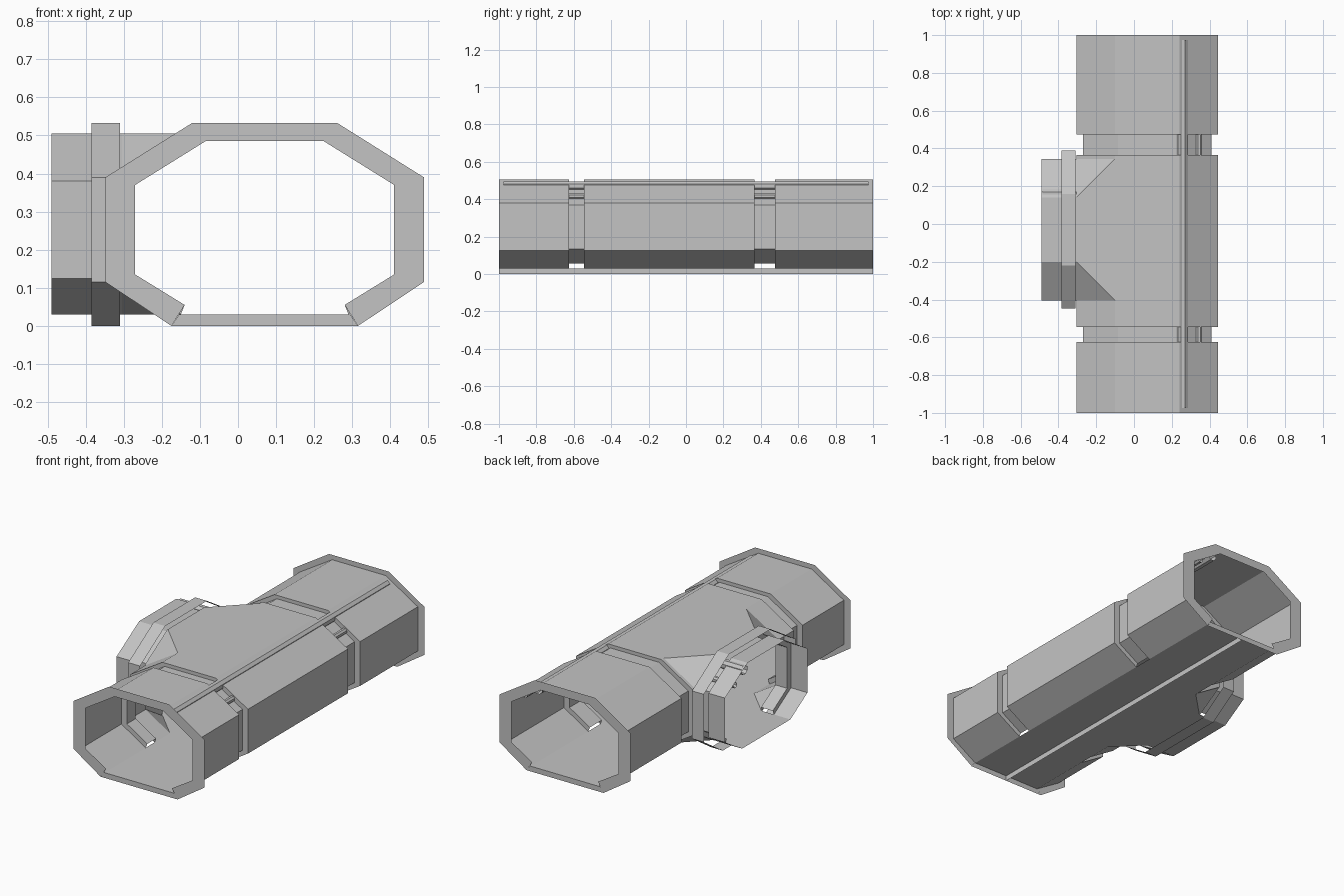
import bpy, bmesh, math

if "Cube" in bpy.data.objects:
    bpy.data.objects.remove(bpy.data.objects["Cube"])

grey = bpy.data.materials.new("hull_grey")
grey.diffuse_color = (0.55, 0.55, 0.55, 1)
grey.use_nodes = True
grey.node_tree.nodes["Principled BSDF"].inputs["Base Color"].default_value = grey.diffuse_color

CX, CY = 0.07, -0.03          # centre lines of the main tube and of the side branch


def mirror(half):
    """Left half of a section (floor to roof) -> full open section."""
    return half + [(-u, z) for u, z in reversed(half)]


SKIN = mirror([(-0.22, 0.03), (-0.375, 0.125), (-0.375, 0.38), (-0.17, 0.505)])
RIB = mirror([(-0.21, 0.055), (-0.34, 0.135), (-0.34, 0.37), (-0.155, 0.485)])
OUTER = mirror([(-0.245, 0.0), (-0.418, 0.115), (-0.418, 0.39), (-0.19, 0.533)])


def along_y(u, z, t):
    return (CX + u, t, z)


def along_x(u, z, t):
    return (t, CY + u, z)


def make(name, polys):
    bm = bmesh.new()
    for poly in polys:
        bm.faces.new([bm.verts.new(p) for p in poly])
    bmesh.ops.remove_doubles(bm, verts=bm.verts, dist=0.0005)
    bmesh.ops.recalc_face_normals(bm, faces=bm.faces)
    me = bpy.data.meshes.new(name)
    bm.to_mesh(me)
    bm.free()
    me.materials.append(grey)
    ob = bpy.data.objects.new(name, me)
    bpy.context.collection.objects.link(ob)
    return ob


def loft(place, sections, closed=False):
    """Quads between successive (position, section) pairs."""
    out = []
    for (t0, a), (t1, b) in zip(sections, sections[1:]):
        n = len(a)
        for i in range(n if closed else n - 1):
            j = (i + 1) % n
            out.append([place(*a[i], t0), place(*a[j], t0),
                        place(*b[j], t1), place(*b[i], t1)])
    return out


def floor(place, t0, t1):
    return [[place(-0.22, 0.03, t0), place(0.22, 0.03, t0),
             place(0.22, 0.03, t1), place(-0.22, 0.03, t1)]]


def grooved(t0, g0, g1, t1):
    return [(t0, SKIN), (g0, SKIN), (g0, RIB), (g1, RIB), (g1, SKIN), (t1, SKIN)]


# Main tube: two grooved ends and a middle that is open towards the branch
Y0, Y1 = CY - 0.375, CY + 0.375
make("front_tube", loft(along_y, grooved(-1, -0.625, -0.545, Y0)))
make("back_tube", loft(along_y, grooved(Y1, 0.365, 0.475, 1)))
make("middle_tube", loft(along_y, [(Y0, SKIN[3:]), (Y1, SKIN[3:])]))
make("main_floor", floor(along_y, -1, 1))

# Junction: flat roof and floor with a slanted triangle in each corner
XW = CX - 0.375
junction = []
for x_in, half, z, z_wall in ((CX - 0.17, 0.17, 0.505, 0.38), (CX - 0.22, 0.22, 0.03, 0.125)):
    junction.append([(x_in, Y0, z), (x_in, Y1, z), (XW, CY + half, z), (XW, CY - half, z)])
    for y, s in ((Y0, -1), (Y1, 1)):
        junction.append([(x_in, y, z), (XW, CY + s * half, z), (XW, y, z_wall)])
make("junction", junction)

# Side branch with its groove, floor and loose collar
make("branch_tube", loft(along_x, grooved(XW, -0.31, -0.385, -0.49)))
make("branch_floor", floor(along_x, XW, -0.49))
make("branch_collar", loft(along_x, [(-0.31, OUTER), (-0.385, OUTER)], True))

# Flat end flanges
for name, y in (("front_flange", -1), ("back_flange", 1)):
    faces = loft(along_y, [(y, OUTER), (y, RIB)])
    faces.append([along_y(u, z, y) for u, z in
                  ((-0.245, 0.0), (0.245, 0.0), (0.225, 0.03), (-0.225, 0.03))])
    make(name, faces)

# Keel strip below the floor
make("keel_strip", [[(CX, -1, 0), (CX, 1, 0), (CX, 1, 0.03), (CX, -1, 0.03)]])

# Open eight-sided pipes inside the upper corner
for size, u, z, r in (("large", 0.19, 0.47, 0.028), ("small", 0.275, 0.415, 0.017)):
    ring = [(u + r * math.cos(math.pi * (k + 0.5) / 4), z + r * math.sin(math.pi * (k + 0.5) / 4))
            for k in range(8)]
    make(size + "_main_pipe", loft(along_y, [(-0.975, ring), (0.975, ring)], True))
    make(size + "_branch_pipe", loft(along_x, [(-0.485, ring), (-0.305, ring)], True))
